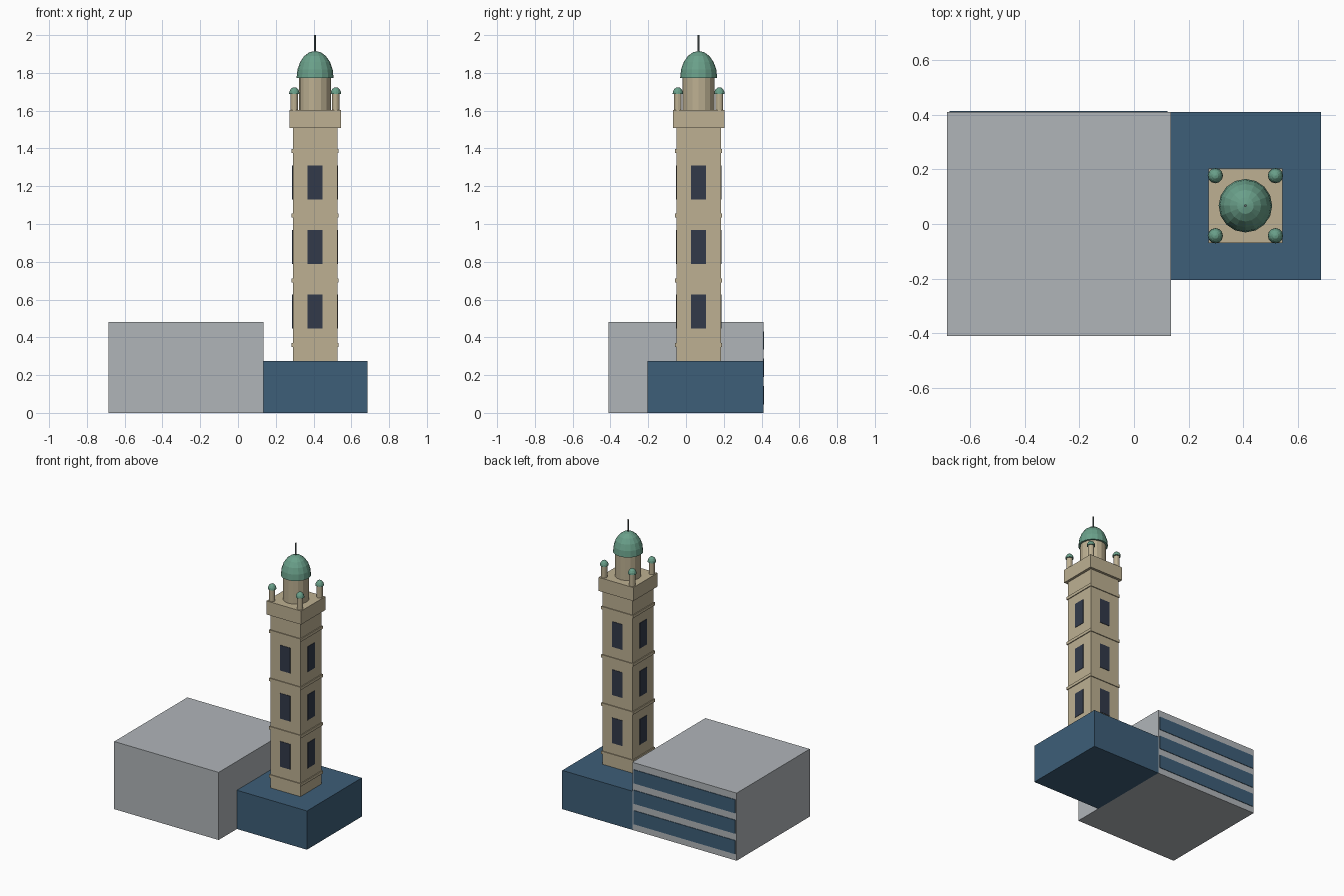
import bpy, bmesh, math
from mathutils import Matrix

if "Cube" in bpy.data.objects:
    bpy.data.objects.remove(bpy.data.objects["Cube"])

def material(name, rgb):
    m = bpy.data.materials.new(name)
    lin = [((c / 255 + 0.055) / 1.055) ** 2.4 for c in rgb]
    m.diffuse_color = (*lin, 1)
    m.use_nodes = True
    m.node_tree.nodes["Principled BSDF"].inputs["Base Color"].default_value = m.diffuse_color
    return m

GREY = material("concrete grey", (176, 181, 185))
BLUE = material("glass blue", (61, 94, 120))
STONE = material("sandstone", (189, 176, 146))
DARK = material("window dark", (50, 58, 74))
GREEN = material("dome green", (106, 160, 138))
METAL = material("finial metal", (95, 108, 108))

CX, CY = 0.408, 0.067   # tower axis

def finish(name, bm, mat):
    bmesh.ops.recalc_face_normals(bm, faces=bm.faces)
    me = bpy.data.meshes.new(name)
    bm.to_mesh(me)
    bm.free()
    me.materials.append(mat)
    ob = bpy.data.objects.new(name, me)
    bpy.context.collection.objects.link(ob)
    return ob

def box(name, x0, x1, y0, y1, z0, z1, mat):
    bm = bmesh.new()
    mtx = Matrix.Translation(((x0 + x1) / 2, (y0 + y1) / 2, (z0 + z1) / 2)) \
        @ Matrix.Diagonal((x1 - x0, y1 - y0, z1 - z0, 1))
    bmesh.ops.create_cube(bm, size=1, matrix=mtx)
    return finish(name, bm, mat)

def tower_box(name, half, z0, z1, mat):
    return box(name, CX - half, CX + half, CY - half, CY + half, z0, z1, mat)

def lathe(name, x, y, profile, sides, mat):
    """Closed solid of revolution from (radius, z) points; radius 0 makes a tip."""
    bm = bmesh.new()
    rings = []
    for r, z in profile:
        n = sides if r > 0 else 1
        rings.append([bm.verts.new((x + r * math.cos(2 * math.pi * i / sides),
                                    y + r * math.sin(2 * math.pi * i / sides), z))
                      for i in range(n)])
    for a, b in zip(rings, rings[1:]):
        for i in range(sides):
            j = (i + 1) % sides
            if len(b) == 1:
                bm.faces.new((a[i], a[j], b[0]))
            else:
                bm.faces.new((a[i], a[j], b[j], b[i]))
    bm.faces.new(rings[0][::-1])
    if len(rings[-1]) > 1:
        bm.faces.new(rings[-1])
    return finish(name, bm, mat)

def dome(name, x, y, r, z, h, sides, steps, mat):
    prof = [(r * math.cos(math.pi / 2 * k / steps), z + h * math.sin(math.pi / 2 * k / steps))
            for k in range(steps)] + [(0, z + h)]
    return lathe(name, x, y, prof, sides, mat)

# Main hall with three ribbon windows on the back
box("main_hall", -0.685, 0.135, -0.41, 0.41, 0, 0.48, GREY)
for i, z in enumerate((0.045, 0.19, 0.335)):
    box(f"ribbon_window_{i + 1}", -0.675, 0.123, 0.406, 0.414, z, z + 0.097, BLUE)

# Low podium under the tower
box("podium", 0.135, 0.685, -0.205, 0.41, 0, 0.275, BLUE)

# Tower shaft, string courses and parapet
tower_box("tower_shaft", 0.118, 0.005, 1.51, STONE)
for i in range(4):
    z = 0.349 + 0.3425 * i
    tower_box(f"string_course_{i + 1}", 0.124, z, z + 0.021, STONE)
tower_box("parapet", 0.136, 1.508, 1.604, STONE)

# Three storeys of windows on all four faces
for i in range(3):
    z = 0.447 + 0.3415 * i
    for j, (dx, dy) in enumerate(((0, -1), (1, 0), (0, 1), (-1, 0))):
        hx = 0.004 if dx else 0.04
        hy = 0.004 if dy else 0.04
        x, y = CX + dx * 0.117, CY + dy * 0.117
        box(f"tower_window_{i + 1}_{j + 1}", x - hx, x + hx, y - hy, y + hy, z, z + 0.18, DARK)

# Corner turrets with small domes
for sx in (-1, 1):
    for sy in (-1, 1):
        x, y = CX + sx * 0.11, CY + sy * 0.11
        lathe("turret_post", x, y, [(0.02, 1.6), (0.02, 1.69)], 12, STONE)
        dome("turret_dome", x, y, 0.028, 1.688, 0.036, 12, 4, GREEN)

# Drum, great dome and finial
lathe("drum", CX, CY, [(0.085, 1.6), (0.085, 1.778)], 16, STONE)
dome("great_dome", CX, CY, 0.098, 1.774, 0.142, 16, 5, GREEN)
lathe("finial", CX, CY, [(0.005, 1.9), (0.005, 2.0)], 8, METAL)
